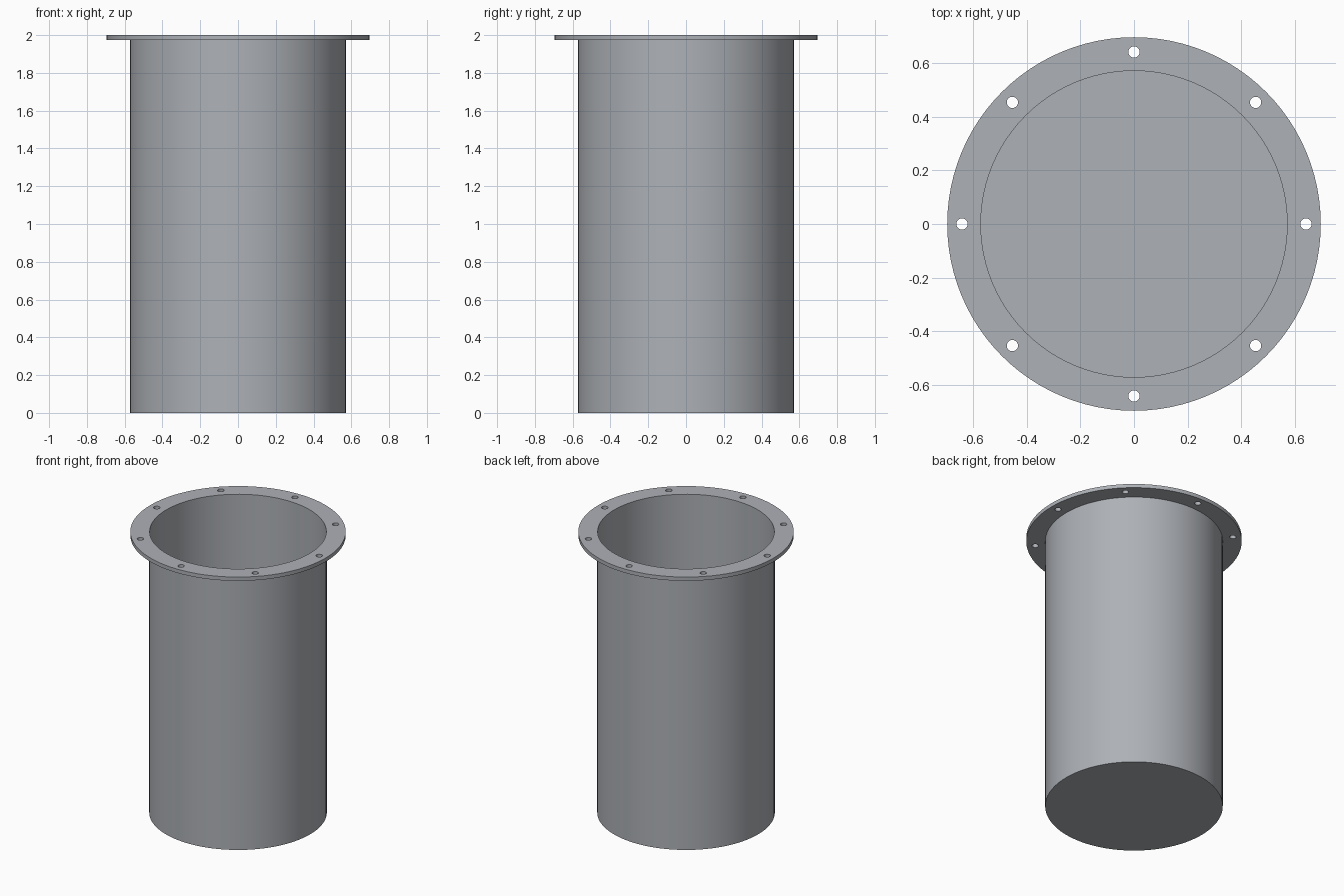
import bpy, bmesh, math
from mathutils import Matrix

if "Cube" in bpy.data.objects:
    bpy.data.objects.remove(bpy.data.objects["Cube"])

SEGMENTS = 96
R_OUT, R_IN = 0.573, 0.570      # thin tube wall
R_FLANGE, Z_FLANGE = 0.695, 1.973
R_BOLTS, R_HOLE, BOLTS = 0.64, 0.021, 8

steel = bpy.data.materials.new("grey steel")
steel.diffuse_color = (0.42, 0.44, 0.47, 1)
steel.use_nodes = True
steel.node_tree.nodes["Principled BSDF"].inputs["Base Color"].default_value = steel.diffuse_color


def add_object(name, bm):
    bmesh.ops.recalc_face_normals(bm, faces=bm.faces)
    mesh = bpy.data.meshes.new(name)
    bm.to_mesh(mesh)
    bm.free()
    mesh.materials.append(steel)
    obj = bpy.data.objects.new(name, mesh)
    bpy.context.collection.objects.link(obj)
    return obj


# Open canister with a closed floor and a flat top flange, turned from one profile
profile = [(0, 0), (R_OUT, 0), (R_OUT, Z_FLANGE), (R_FLANGE, Z_FLANGE),
           (R_FLANGE, 2), (R_IN, 2), (R_IN, 0.004), (0, 0.004)]
bm = bmesh.new()
verts = [bm.verts.new((r, 0, z)) for r, z in profile]
edges = [bm.edges.new(pair) for pair in zip(verts, verts[1:])]
bmesh.ops.spin(bm, geom=verts + edges, cent=(0, 0, 0), axis=(0, 0, 1),
               angle=math.tau, steps=SEGMENTS)
bmesh.ops.remove_doubles(bm, verts=bm.verts, dist=0.0005)
canister = add_object("flanged_canister", bm)

# Ring of bolt hole cutters
bm = bmesh.new()
for i in range(BOLTS):
    a = math.tau * i / BOLTS
    bmesh.ops.create_cone(
        bm, cap_ends=True, segments=24, radius1=R_HOLE, radius2=R_HOLE, depth=0.1,
        matrix=Matrix.Translation((R_BOLTS * math.cos(a), R_BOLTS * math.sin(a), 1.987)))
cutter = add_object("bolt_hole_cutter", bm)
cutter.hide_render = True

# Drill the flange
drill = canister.modifiers.new("bolt holes", 'BOOLEAN')
drill.operation = 'DIFFERENCE'
drill.solver = 'EXACT'
drill.object = cutter
bpy.context.view_layer.objects.active = canister
canister.select_set(True)
bpy.ops.object.modifier_apply(modifier=drill.name)
bpy.data.objects.remove(cutter)

bpy.ops.object.shade_smooth_by_angle(angle=math.radians(30))
